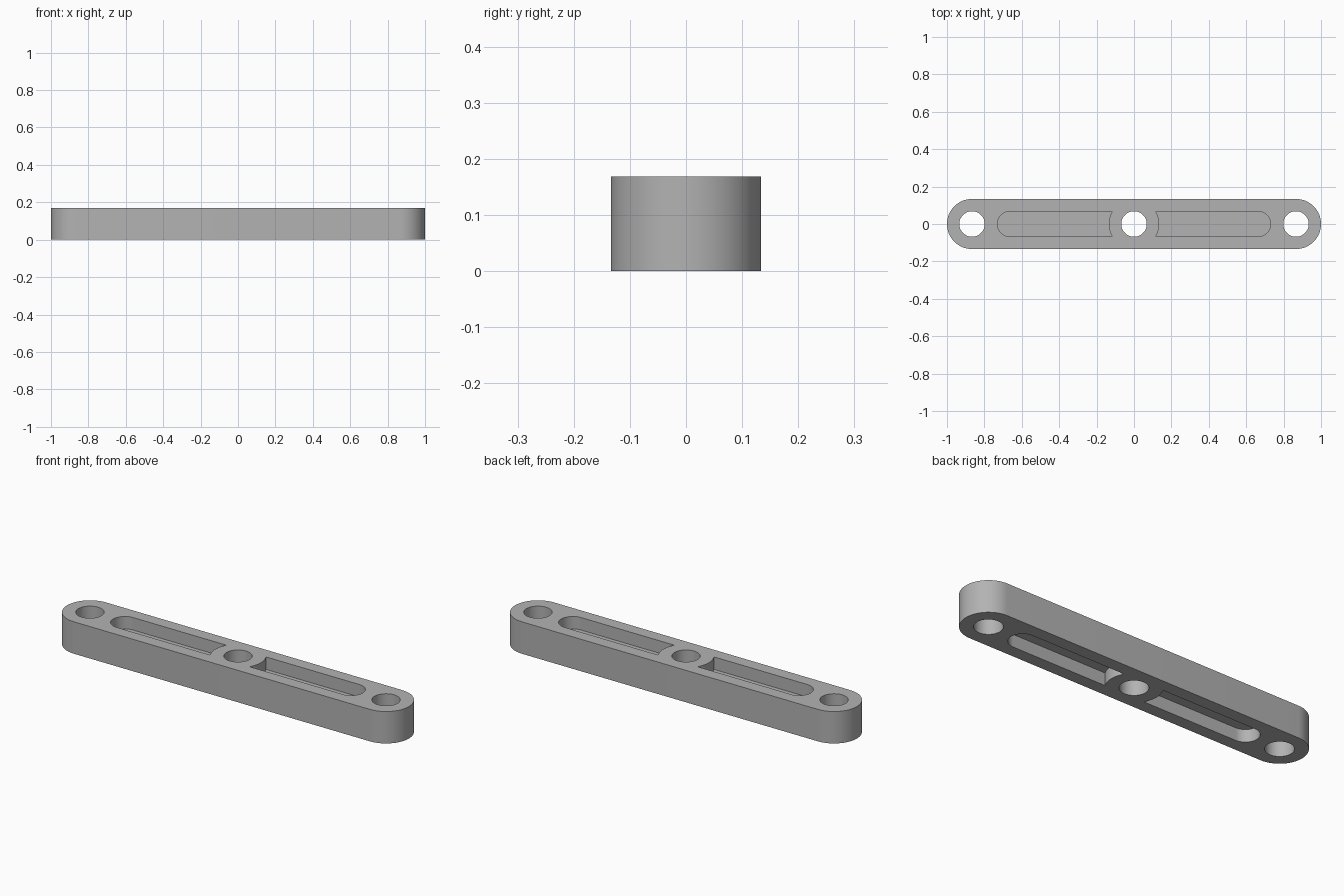
import bpy
import bmesh
from math import sin, cos, pi, asin

if "Cube" in bpy.data.objects:
    bpy.data.objects.remove(bpy.data.objects["Cube"])

HEIGHT = 0.169
OUTER_R = 0.134      # end rounding and central boss
HOLE_R = 0.068
END_X = 1 - OUTER_R  # centre of the end holes
SLOT_TIP = 0.73
POCKET = 0.066       # pocket depth from each face
STEPS = 32

grey = bpy.data.materials.new("plain_grey")
grey.use_nodes = True
colour = (0.45, 0.45, 0.45, 1)
grey.diffuse_color = colour
grey.node_tree.nodes["Principled BSDF"].inputs["Base Color"].default_value = colour


def arc(cx, radius, start, end, steps=STEPS):
    angles = [start + (end - start) * i / steps for i in range(steps + 1)]
    return [(cx + radius * cos(a), radius * sin(a)) for a in angles]


def prism(name, outline, z0, z1):
    """Extrude a flat outline between two heights."""
    bm = bmesh.new()
    face = bm.faces.new([bm.verts.new((x, y, z0)) for x, y in outline])
    top = bmesh.ops.extrude_face_region(bm, geom=[face])["geom"]
    verts = [v for v in top if isinstance(v, bmesh.types.BMVert)]
    bmesh.ops.translate(bm, vec=(0, 0, z1 - z0), verts=verts)
    bmesh.ops.recalc_face_normals(bm, faces=bm.faces)
    mesh = bpy.data.meshes.new(name)
    bm.to_mesh(mesh)
    bm.free()
    obj = bpy.data.objects.new(name, mesh)
    bpy.context.collection.objects.link(obj)
    mesh.materials.append(grey)
    return obj


# Bar with fully rounded ends
bar = prism("link_bar",
            arc(END_X, OUTER_R, -pi / 2, pi / 2) + arc(-END_X, OUTER_R, pi / 2, 3 * pi / 2),
            0, HEIGHT)

# Three through holes
cutters = [prism("hole_cutter", arc(x, HOLE_R, 0, 2 * pi, 2 * STEPS)[:-1], -0.1, HEIGHT + 0.1)
           for x in (-END_X, 0, END_X)]

# Pockets on both faces: round outer tip, inner end wrapping the central boss
bite = asin(HOLE_R / OUTER_R)
slot = arc(SLOT_TIP - HOLE_R, HOLE_R, -pi / 2, pi / 2) + arc(0, OUTER_R, bite, -bite, 16)
for side in (-1, 1):
    outline = [(side * x, y) for x, y in slot]
    cutters.append(prism("pocket_cutter", outline, HEIGHT - POCKET, HEIGHT + 0.1))
    cutters.append(prism("pocket_cutter", outline, -0.1, POCKET))

# Cut and clear away the helpers
bpy.ops.object.select_all(action='DESELECT')
bpy.context.view_layer.objects.active = bar
bar.select_set(True)
for cutter in cutters:
    cutter.hide_render = True
    mod = bar.modifiers.new("cut", 'BOOLEAN')
    mod.operation = 'DIFFERENCE'
    mod.solver = 'EXACT'
    mod.object = cutter
    bpy.ops.object.modifier_apply(modifier=mod.name)
    bpy.data.objects.remove(cutter)

bpy.ops.object.shade_smooth_by_angle(angle=pi / 6)
